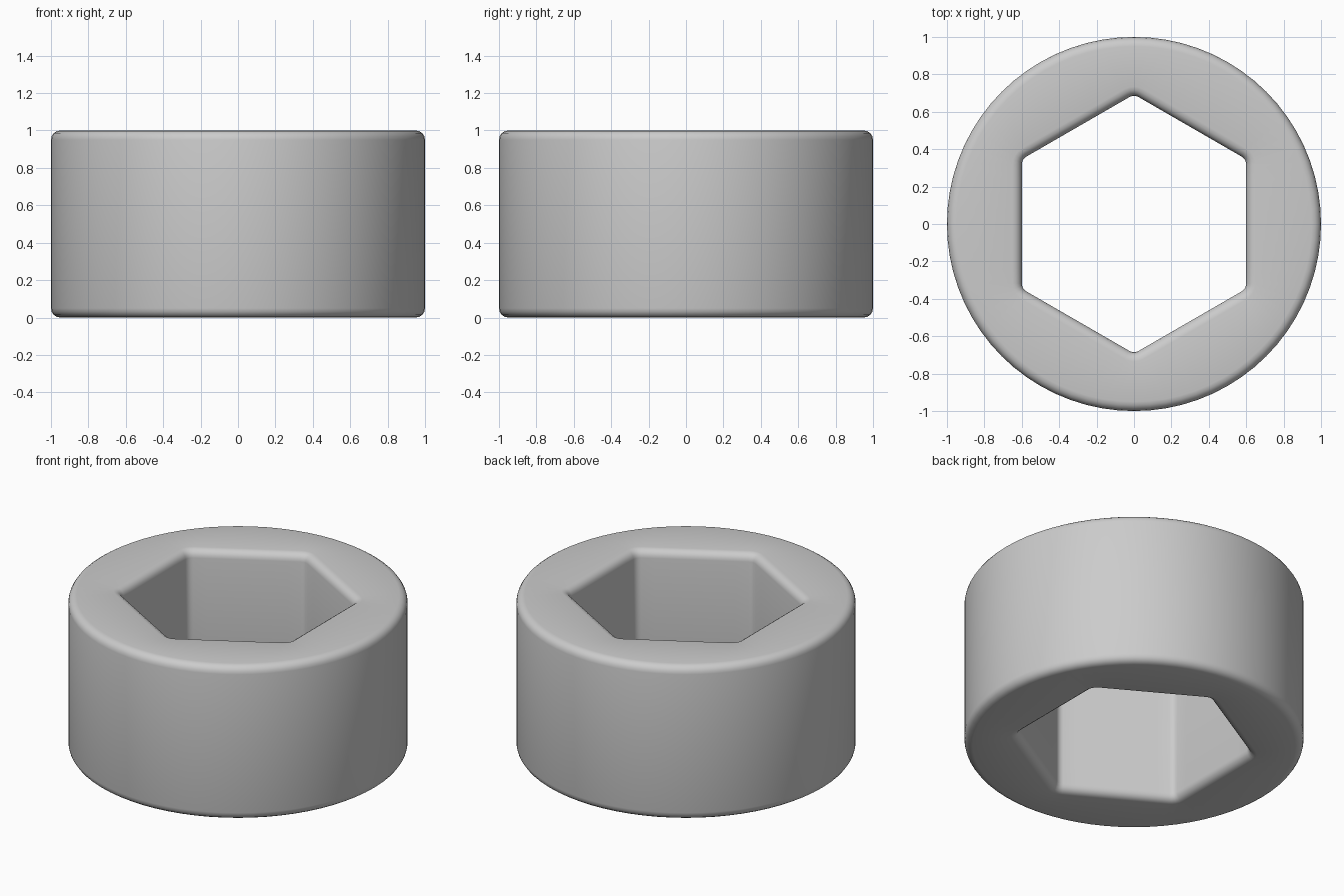
import bpy, bmesh
from math import cos, sin, pi, radians

if "Cube" in bpy.data.objects:
    bpy.data.objects.remove(bpy.data.objects["Cube"])

R_OUT, APOTHEM, H, BEV, FIL = 1.0, 0.6, 1.0, 0.05, 0.05
SEG, ARC, FLAT = 4, 4, 7          # bevel steps, fillet steps, points per hex side
N = 6 * (ARC + 1 + FLAT)


def circle(r):
    return [(r * cos(2 * pi * (i - ARC / 2) / N + pi / 6),
             r * sin(2 * pi * (i - ARC / 2) / N + pi / 6)) for i in range(N)]


def hexagon(grow):
    # hexagon with rounded corners, offset outward by grow
    arcs = []
    d = (APOTHEM - FIL) / cos(pi / 6)
    for k in range(6):
        a = pi / 6 + k * pi / 3
        arcs.append([(d * cos(a) + (FIL + grow) * cos(a + t),
                      d * sin(a) + (FIL + grow) * sin(a + t))
                     for t in [radians(-30 + 60 * j / ARC) for j in range(ARC + 1)]])
    pts = []
    for k in range(6):
        p, q = arcs[k][-1], arcs[(k + 1) % 6][0]
        pts += arcs[k]
        for j in range(1, FLAT + 1):
            f = j / (FLAT + 1)
            pts.append((p[0] + (q[0] - p[0]) * f, p[1] + (q[1] - p[1]) * f))
    return pts


# Closed stack of loops: up the outer wall, then down the hexagonal hole
steps = [pi / 2 * i / SEG for i in range(SEG + 1)]
half = [(BEV * (1 - sin(t)), BEV * (1 - cos(t))) for t in steps]   # inset, height
profile = half + [(o, H - z) for o, z in reversed(half)]
loops = [(circle(R_OUT - o), z) for o, z in profile]
loops += [(hexagon(o), z) for o, z in reversed(profile)]

# Hexagonal ring
bm = bmesh.new()
rings = [[bm.verts.new((x, y, z)) for x, y in pts] for pts, z in loops]
for a, b in zip(rings, rings[1:] + rings[:1]):
    for i in range(N):
        j = (i + 1) % N
        bm.faces.new((a[i], a[j], b[j], b[i]))
bmesh.ops.recalc_face_normals(bm, faces=bm.faces)
mesh = bpy.data.meshes.new("hex_socket_ring")
bm.to_mesh(mesh)
bm.free()
ring = bpy.data.objects.new("hex_socket_ring", mesh)
bpy.context.collection.objects.link(ring)
bpy.context.view_layer.objects.active = ring
ring.select_set(True)
bpy.ops.object.shade_smooth_by_angle(angle=radians(35))
